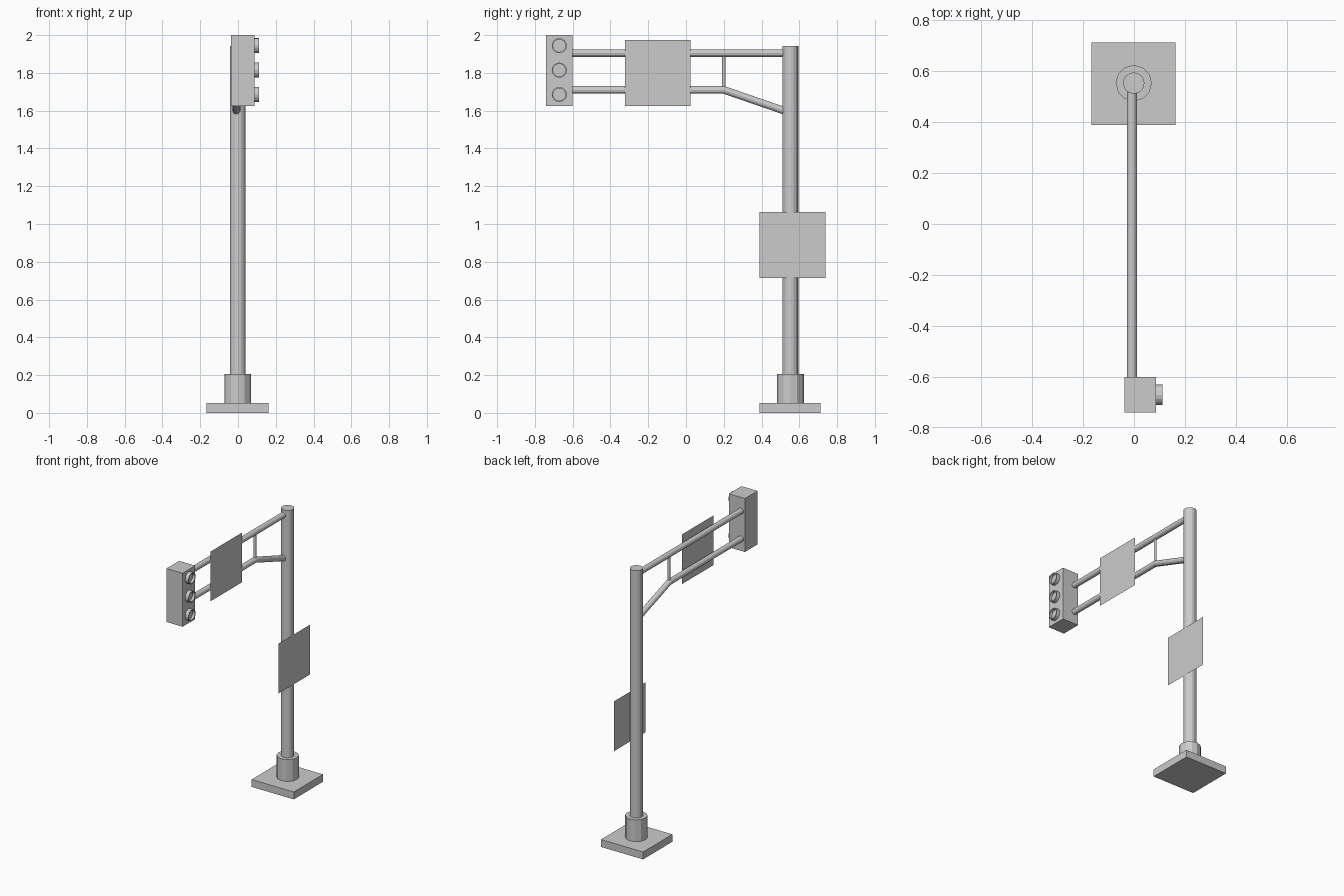
import bpy, bmesh
from math import pi
from mathutils import Matrix

if "Cube" in bpy.data.objects:
    bpy.data.objects.remove(bpy.data.objects["Cube"])

POLE_X, POLE_Y = -0.001, 0.553
ARM_X = -0.008


def finish(name, bm):
    mesh = bpy.data.meshes.new(name)
    bm.to_mesh(mesh)
    bm.free()
    ob = bpy.data.objects.new(name, mesh)
    bpy.context.collection.objects.link(ob)
    return ob


def box(name, lo, hi):
    bm = bmesh.new()
    size = [b - a for a, b in zip(lo, hi)]
    mid = [(a + b) / 2 for a, b in zip(lo, hi)]
    bmesh.ops.create_cube(bm, size=1, matrix=Matrix.Translation(mid) @ Matrix.Diagonal((*size, 1)))
    return finish(name, bm)


def post(name, x, y, z0, z1, r, sides):
    bm = bmesh.new()
    bmesh.ops.create_cone(bm, cap_ends=True, segments=sides, radius1=r, radius2=r, depth=z1 - z0,
                          matrix=Matrix.Translation((x, y, (z0 + z1) / 2)))
    return finish(name, bm)


def panel(name, x, y0, y1, z0, z1):
    bm = bmesh.new()
    bm.faces.new([bm.verts.new((x, y, z)) for y, z in ((y0, z0), (y1, z0), (y1, z1), (y0, z1))])
    return finish(name, bm)


def tube(name, path, r):
    curve = bpy.data.curves.new(name, 'CURVE')
    curve.dimensions = '3D'
    curve.bevel_depth = r
    curve.bevel_resolution = 4
    curve.use_fill_caps = True
    spline = curve.splines.new('POLY')
    spline.points.add(len(path) - 1)
    for p, (y, z) in zip(spline.points, path):
        p.co = (ARM_X, y, z, 1)
    spline.use_smooth = False
    ob = bpy.data.objects.new(name, curve)
    bpy.context.collection.objects.link(ob)
    bpy.ops.object.select_all(action='DESELECT')
    ob.select_set(True)
    bpy.context.view_layer.objects.active = ob
    bpy.ops.object.convert(target='MESH')


def lamp(name, x, y, z, r, depth):
    # Short cylinder facing +x with a recessed lens
    bm = bmesh.new()
    m = Matrix.Translation((x + depth / 2, y, z)) @ Matrix.Rotation(pi / 2, 4, 'Y')
    bmesh.ops.create_cone(bm, cap_ends=True, segments=16, radius1=r, radius2=r, depth=depth, matrix=m)
    bm.normal_update()
    front = max(bm.faces, key=lambda f: f.calc_center_median().x)
    bmesh.ops.inset_region(bm, faces=[front], thickness=0.007)
    inner = bmesh.ops.extrude_discrete_faces(bm, faces=[front])['faces']
    bmesh.ops.translate(bm, verts=inner[0].verts, vec=(-0.018, 0, 0))
    return finish(name, bm)


# Base, collar and pole
box("base_plate", (-0.166, 0.388, 0), (0.162, 0.713, 0.052))
post("base_collar", POLE_X, POLE_Y, 0.05, 0.205, 0.071, 12)
post("pole", POLE_X, POLE_Y, 0.05, 1.943, 0.042, 16)

# Overhead arms and strut
tube("upper_arm", [(-0.61, 1.905), (0.54, 1.905)], 0.02)
tube("lower_arm", [(-0.61, 1.71), (0.2, 1.71), (0.54, 1.593)], 0.02)
post("arm_strut", ARM_X, 0.2, 1.71, 1.905, 0.009, 12)

# Sign panels
panel("arm_sign", 0.013, -0.323, 0.025, 1.624, 1.973)
panel("pole_sign", 0.044, 0.388, 0.738, 0.713, 1.063)

# Signal head and three lamps
box("signal_housing", (-0.038, -0.74, 1.624), (0.087, -0.6, 2.0))
for i in range(3):
    lamp(f"signal_lamp_{i + 1}", 0.085, -0.671, 1.685 + i * 0.1295, 0.04, 0.027)
